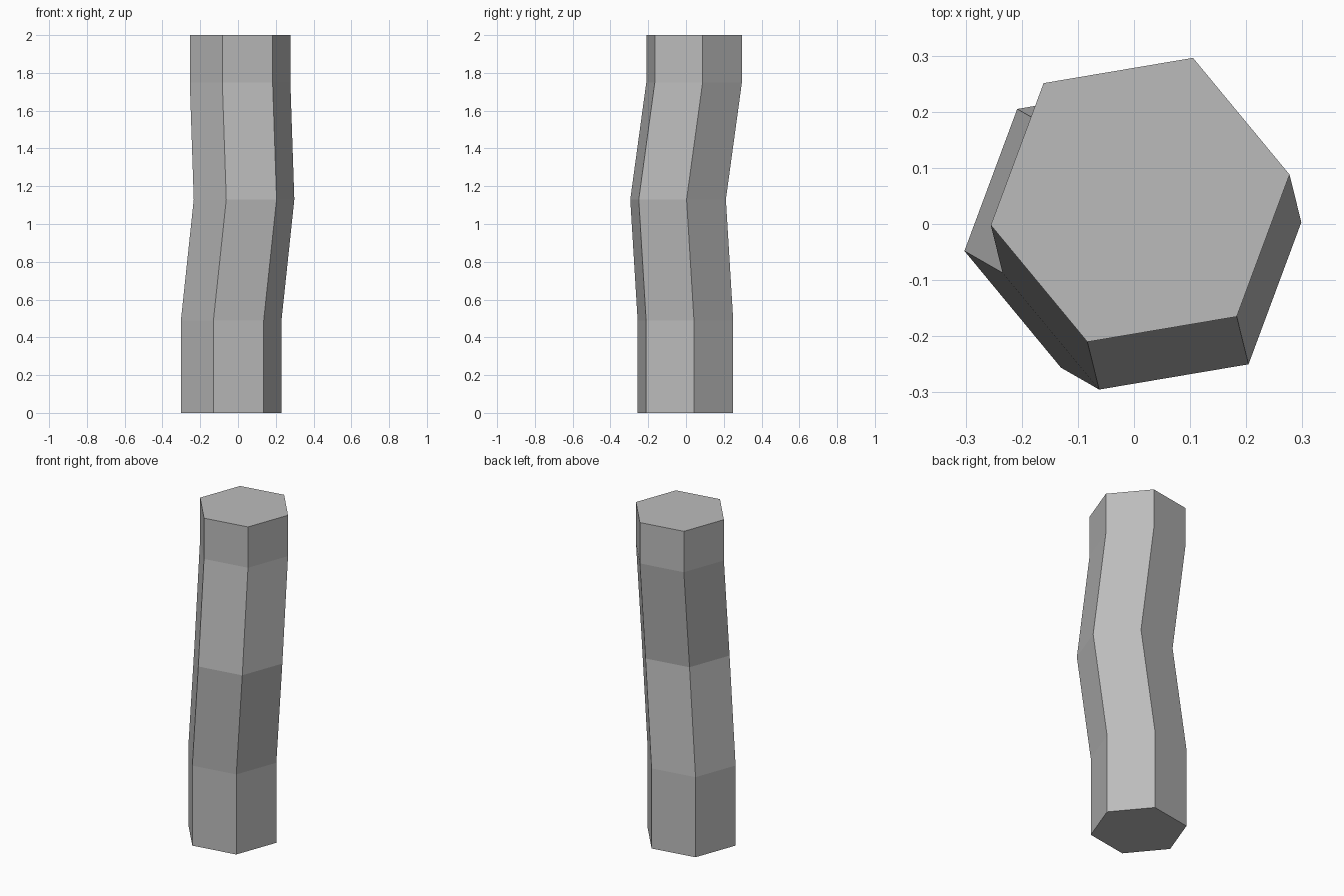
import bpy
import bmesh
from math import cos, sin, radians, pi

cube = bpy.data.objects.get("Cube")
if cube:
    bpy.data.objects.remove(cube)

SIDES = 6
RADIUS = 0.27
TWIST = radians(9.6)
# Centre of each cross-section along the bent column
PATH = [(-0.036, -0.003, 0), (-0.036, -0.003, 0.49), (0.032, -0.042, 1.13),
        (0.011, 0.043, 1.75), (0.011, 0.043, 2)]


def make_material(name, colour):
    mat = bpy.data.materials.new(name)
    mat.use_nodes = True
    mat.diffuse_color = colour
    mat.node_tree.nodes["Principled BSDF"].inputs["Base Color"].default_value = colour
    return mat


# Six-sided bent column: stacked rings bridged by quads, capped at both ends
bm = bmesh.new()
rings = []
for cx, cy, z in PATH:
    angles = [TWIST + 2 * pi * i / SIDES for i in range(SIDES)]
    rings.append([bm.verts.new((cx + RADIUS * cos(a), cy + RADIUS * sin(a), z)) for a in angles])
for low, high in zip(rings, rings[1:]):
    for i in range(SIDES):
        j = (i + 1) % SIDES
        bm.faces.new((low[i], low[j], high[j], high[i]))
bm.faces.new(rings[0][::-1])
bm.faces.new(rings[-1])

mesh = bpy.data.meshes.new("bent_column")
bm.to_mesh(mesh)
bm.free()
mesh.materials.append(make_material("stone grey", (0.5, 0.5, 0.5, 1)))
column = bpy.data.objects.new("bent_column", mesh)
bpy.context.collection.objects.link(column)
